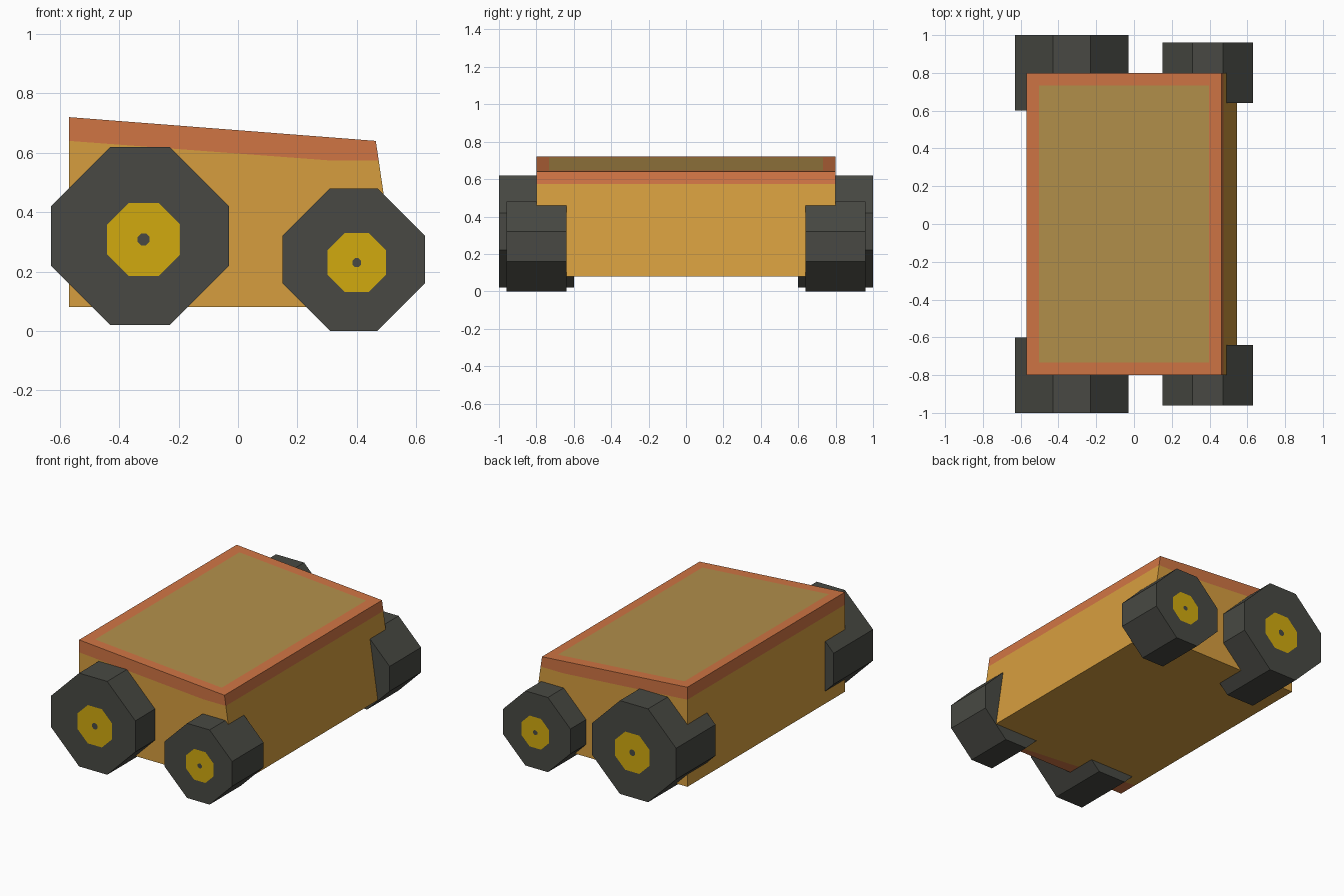
import bpy, bmesh

if "Cube" in bpy.data.objects:
    bpy.data.objects.remove(bpy.data.objects["Cube"])


def material(name, rgb):
    # sRGB 0-255 to linear
    lin = [((c / 255 + 0.055) / 1.055) ** 2.4 if c > 10 else c / 255 / 12.92 for c in rgb]
    m = bpy.data.materials.new(name)
    m.diffuse_color = (*lin, 1)
    m.use_nodes = True
    m.node_tree.nodes["Principled BSDF"].inputs["Base Color"].default_value = m.diffuse_color
    return m


ORANGE = material("body orange", (214, 158, 63))
RED = material("trim red", (208, 117, 68))
TAN = material("roof tan", (179, 144, 75))
TYRE = material("tyre grey", (72, 73, 67))
YELLOW = material("hub yellow", (209, 170, 15))


def finish(bm, name, mats):
    bmesh.ops.recalc_face_normals(bm, faces=bm.faces)
    mesh = bpy.data.meshes.new(name)
    bm.to_mesh(mesh)
    bm.free()
    for m in mats:
        mesh.materials.append(m)
    ob = bpy.data.objects.new(name, mesh)
    bpy.context.collection.objects.link(ob)
    return ob


# Body: side profile extruded across y, with a red band along the top
def build_body():
    W = 0.8
    profile = [(-0.57, 0.08), (0.546, 0.08), (0.474, 0.574), (0.464, 0.64),
               (-0.57, 0.72), (-0.57, 0.64)]
    kink = (0.31, 0.574)
    bm = bmesh.new()
    ends = []
    for y in (-W, W):
        p = [bm.verts.new((x, y, z)) for x, z in profile]
        k = bm.verts.new((kink[0], y, kink[1]))
        bm.faces.new((p[0], p[1], p[2], k, p[5]))
        bm.faces.new((p[2], p[3], p[4], k)).material_index = 1
        bm.faces.new((p[4], p[5], k)).material_index = 1
        ends.append(p)
    a, b = ends
    top = None
    for i in range(1, 6):
        j = (i + 1) % 6
        f = bm.faces.new((a[i], a[j], b[j], b[i]))
        f.material_index = 1 if i in (2, 3, 4) else 0
        if i == 3:
            top = f
    # underside with a narrow red sliver at the front
    v = bm.verts.new((-0.57, -0.67, 0.08))
    bm.faces.new((a[0], a[1], v)).material_index = 1
    bm.faces.new((v, a[1], b[1], b[0]))
    # tan roof panel
    bmesh.ops.recalc_face_normals(bm, faces=bm.faces)
    bmesh.ops.inset_region(bm, faces=[top], thickness=0.067, use_even_offset=True)
    top.material_index = 2
    finish(bm, "body", [ORANGE, RED, TAN])


def octagon(cx, cz, r, flat):
    pts = [(flat, r), (r, flat), (r, -flat), (flat, -r),
           (-flat, -r), (-r, -flat), (-r, flat), (-flat, r)]
    return [(cx + x, cz + z) for x, z in pts]


# Wheel: chunky octagon with a painted hub and centre dot on each side
def build_wheel(name, c, r, hub_c, hub_r, dot_r, y0, y1):
    rings = [octagon(*c, r, r / 3), octagon(*hub_c, hub_r, hub_r * 0.41),
             octagon(*hub_c, dot_r, dot_r * 0.41)]
    bm = bmesh.new()
    outer = []
    for y in (y0, y1):
        loops = [[bm.verts.new((x, y, z)) for x, z in ring] for ring in rings]
        for n in range(2):
            for i in range(8):
                j = (i + 1) % 8
                f = bm.faces.new((loops[n][i], loops[n][j], loops[n + 1][j], loops[n + 1][i]))
                f.material_index = n
        bm.faces.new(loops[2])
        outer.append(loops[0])
    for i in range(8):
        j = (i + 1) % 8
        bm.faces.new((outer[0][i], outer[0][j], outer[1][j], outer[1][i]))
    finish(bm, name, [TYRE, YELLOW])


build_body()
for side, s in (("near", -1), ("far", 1)):
    build_wheel("large_wheel_" + side, (-0.33, 0.32), 0.3, (-0.318, 0.308),
                0.123, 0.02, s * 0.6, s * 1.0)
    build_wheel("small_wheel_" + side, (0.39, 0.24), 0.24, (0.40, 0.23),
                0.099, 0.015, s * 0.64, s * 0.96)
